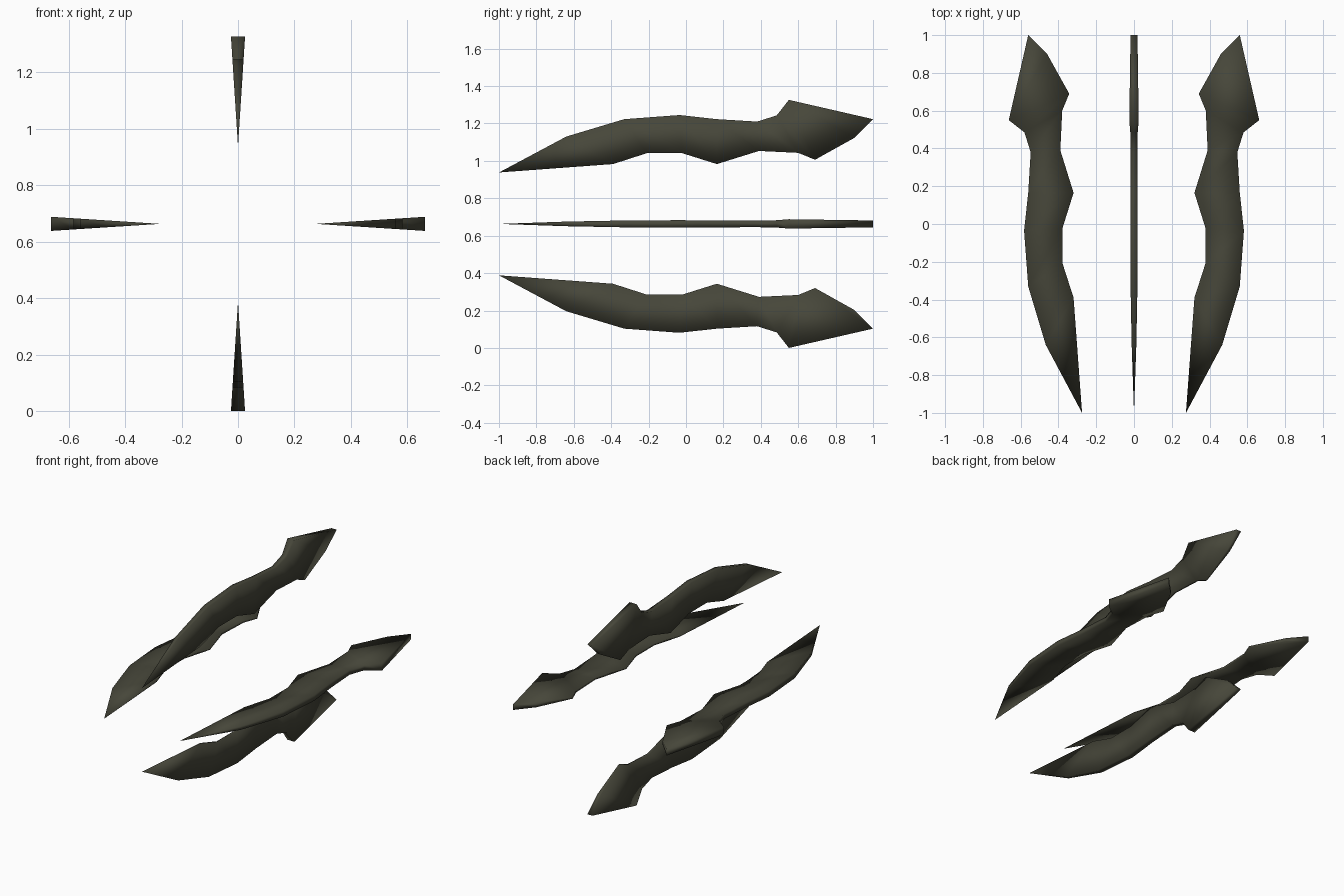
import bpy, bmesh, math
from mathutils import Matrix

if "Cube" in bpy.data.objects:
    bpy.data.objects.remove(bpy.data.objects["Cube"])

AXIS_Z = 0.663
TIP = (-1.0, 0.275)
# (y, radius) pairs along the blade: outer edge point, inner edge point
RIBS = [((-0.64, 0.467), (-0.39, 0.32)),
        ((-0.33, 0.56), (-0.21, 0.378)),
        ((-0.035, 0.582), (-0.02, 0.378)),
        ((0.165, 0.56), (0.165, 0.32)),
        ((0.38, 0.547), (0.39, 0.39)),
        ((0.485, 0.58), (0.60, 0.38)),
        ((0.55, 0.663), (0.69, 0.343)),
        ((1.0, 0.56), (0.90, 0.46))]

olive = bpy.data.materials.new("dark_olive")
olive.diffuse_color = (0.062, 0.062, 0.042, 1)
olive.use_nodes = True
olive.node_tree.nodes["Principled BSDF"].inputs["Base Color"].default_value = olive.diffuse_color


def half_thickness(r):
    # wedge section: thin inner edge, thick outer edge
    return 0.025 * (r - 0.275) / 0.388


def make_blade(name, angle):
    bm = bmesh.new()
    tip = bm.verts.new((0, TIP[0], TIP[1]))

    def pair(p):
        t = half_thickness(p[1])
        return [bm.verts.new((s * t, p[0], p[1])) for s in (-1, 1)]

    # each ring: outer left, outer right, inner right, inner left
    rings = []
    for outer, inner in RIBS:
        o, i = pair(outer), pair(inner)
        rings.append([o[0], o[1], i[1], i[0]])

    # pointed front
    for k in range(4):
        bm.faces.new((tip, rings[0][k], rings[0][(k + 1) % 4]))
    # blade body
    for a, b in zip(rings, rings[1:]):
        for k in range(4):
            n = (k + 1) % 4
            bm.faces.new((a[k], b[k], b[n], a[n]))
    # rear end
    bm.faces.new(rings[-1])

    bmesh.ops.recalc_face_normals(bm, faces=bm.faces)
    for f in bm.faces:
        f.smooth = True
    # swing the blade to its place around the long axis
    bm.transform(Matrix.Translation((0, 0, AXIS_Z)) @ Matrix.Rotation(angle, 4, 'Y'))
    me = bpy.data.meshes.new(name)
    bm.to_mesh(me)
    bm.free()
    me.materials.append(olive)
    ob = bpy.data.objects.new(name, me)
    bpy.context.collection.objects.link(ob)


for n, name in enumerate(("top_blade", "right_blade", "bottom_blade", "left_blade")):
    make_blade(name, n * math.pi / 2)
